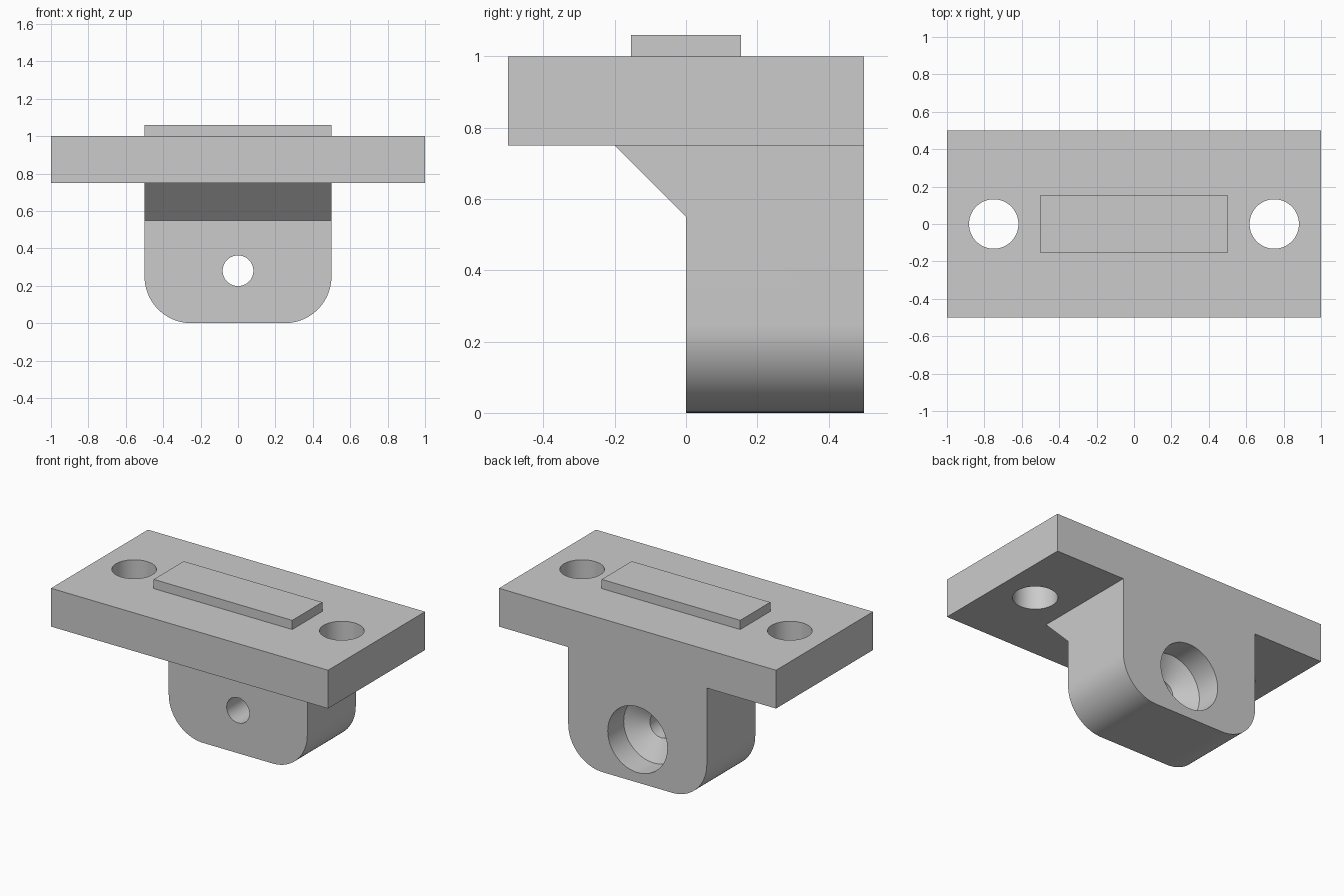
import bpy, bmesh, math
from mathutils import Matrix, Vector

cube = bpy.data.objects.get("Cube")
if cube:
    bpy.data.objects.remove(cube, do_unlink=True)

# Single plain material
grey = bpy.data.materials.new("plain grey")
grey.use_nodes = True
colour = (0.6, 0.6, 0.6, 1)
grey.diffuse_color = colour
grey.node_tree.nodes["Principled BSDF"].inputs["Base Color"].default_value = colour


def finish(name, bm):
    bmesh.ops.recalc_face_normals(bm, faces=bm.faces[:])
    mesh = bpy.data.meshes.new(name)
    bm.to_mesh(mesh)
    bm.free()
    mesh.materials.append(grey)
    obj = bpy.data.objects.new(name, mesh)
    bpy.context.collection.objects.link(obj)
    return obj


def prism(name, outline, travel):
    """Extrude a closed 3D outline along a vector."""
    bm = bmesh.new()
    face = bm.faces.new([bm.verts.new(p) for p in outline])
    moved = bmesh.ops.extrude_face_region(bm, geom=[face])["geom"]
    bmesh.ops.translate(bm, vec=Vector(travel),
                        verts=[v for v in moved if isinstance(v, bmesh.types.BMVert)])
    return finish(name, bm)


def box(name, x, y, z0, z1):
    outline = [(-x, -y, z0), (x, -y, z0), (x, y, z0), (-x, y, z0)]
    return prism(name, outline, (0, 0, z1 - z0))


def turned(name, profile, matrix, steps=64):
    """Stack rings of (radius, height) into a closed round solid."""
    bm = bmesh.new()
    rings = []
    for r, h in profile:
        angles = [2 * math.pi * i / steps for i in range(steps)]
        rings.append([bm.verts.new(matrix @ Vector((r * math.cos(a), r * math.sin(a), h)))
                      for a in angles])
    for low, high in zip(rings, rings[1:]):
        for i in range(steps):
            j = (i + 1) % steps
            bm.faces.new((low[i], low[j], high[j], high[i]))
    bm.faces.new(rings[0])
    bm.faces.new(rings[-1])
    return finish(name, bm)


def combine(target, tool, operation):
    """Apply a boolean and remove the tool."""
    mod = target.modifiers.new(operation, "BOOLEAN")
    mod.operation = operation
    mod.solver = "EXACT"
    mod.object = tool
    bpy.context.view_layer.objects.active = target
    bpy.ops.object.modifier_apply(modifier=mod.name)
    bpy.data.objects.remove(tool, do_unlink=True)


# Hanging lug with rounded lower corners
half, radius, top = 0.5, 0.25, 0.75
arc = [math.radians(90 * i / 20) for i in range(21)]
right = [(half - radius + radius * math.sin(a), radius - radius * math.cos(a)) for a in arc]
right.append((half, top))
outline = right + [(-x, z) for x, z in reversed(right)]
lug = prism("lug", [(x, -0.2, z) for x, z in outline], (0, 0.7, 0))

# Sloping gusset left at the top of the lug's front
relief = [(-0.2, 0.75), (0, 0.55), (0, -0.1), (-0.3, -0.1), (-0.3, 0.75)]
combine(lug, prism("relief_cutter", [(-0.7, y, z) for y, z in relief], (1.4, 0, 0)),
        "DIFFERENCE")

# Stepped bolt hole: wide at the back, conical floor, narrow at the front
bore = [(0.082, -0.1), (0.082, 0.255), (0.215, 0.335), (0.215, 0.6)]
along_y = Matrix.Translation((0, 0, 0.28)) @ Matrix.Rotation(-math.pi / 2, 4, "X")
combine(lug, turned("bore_cutter", bore, along_y), "DIFFERENCE")

# Mounting plate with a screw hole at each end
plate = box("mounting_plate", 1, 0.5, 0.75, 1)
for side in (-1, 1):
    place = Matrix.Translation((side * 0.75, 0, 0))
    combine(plate, turned("screw_cutter", [(0.132, 0.6), (0.132, 1.2)], place), "DIFFERENCE")

# Join lug and raised key into one solid body
combine(plate, lug, "UNION")
combine(plate, box("raised_key", 0.5, 0.155, 1, 1.06), "UNION")
plate.name = "bracket_body"

bpy.ops.object.select_all(action="DESELECT")
plate.select_set(True)
bpy.context.view_layer.objects.active = plate
bpy.ops.object.shade_smooth_by_angle(angle=math.radians(25))
